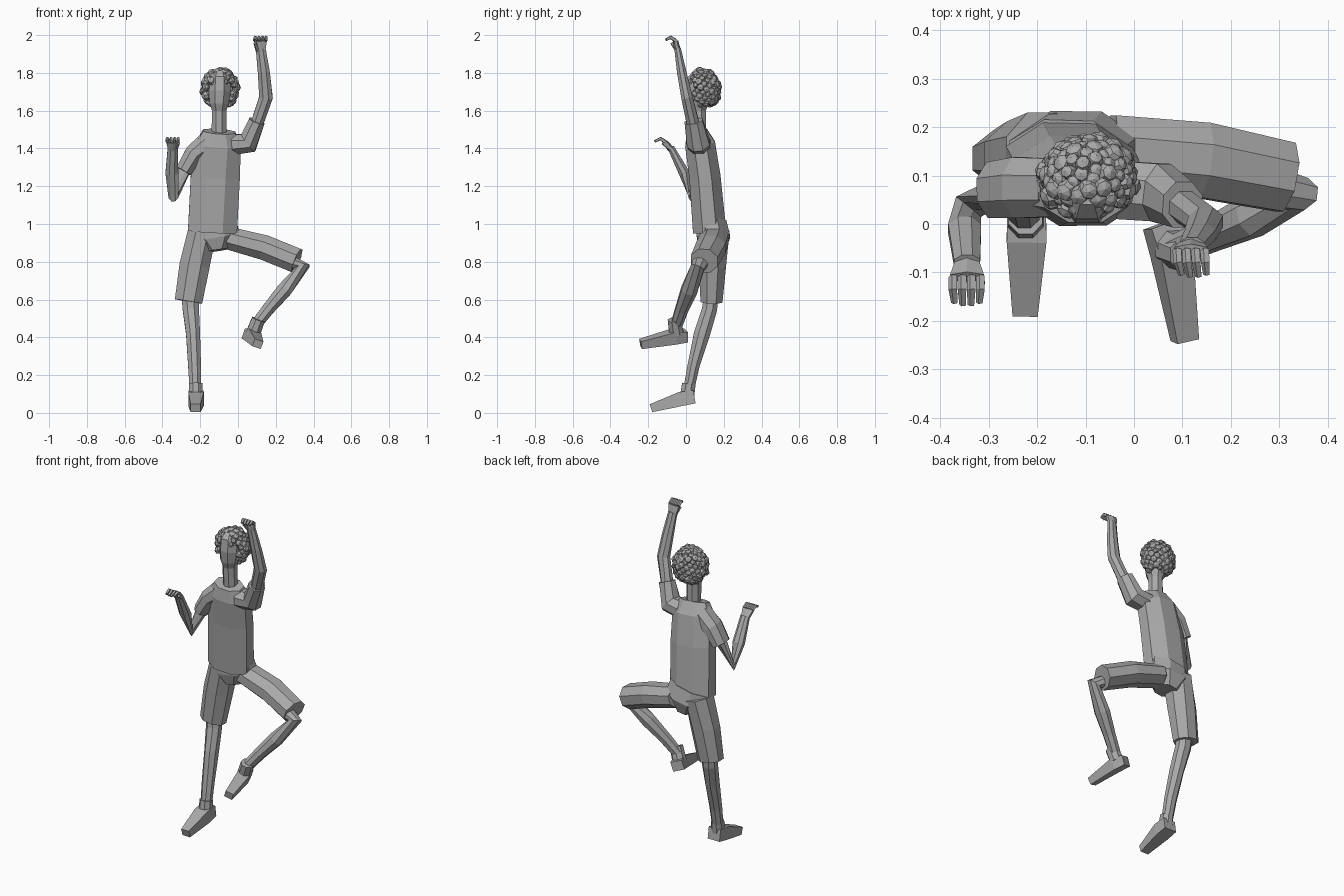
import bpy, bmesh, math, random
from mathutils import Vector, Matrix

random.seed(4)
cube = bpy.data.objects.get("Cube")
if cube:
    bpy.data.objects.remove(cube, do_unlink=True)

grey = bpy.data.materials.new("plain_grey")
grey.use_nodes = True
COLOUR = (0.4, 0.4, 0.4, 1)
grey.diffuse_color = COLOUR
grey.node_tree.nodes["Principled BSDF"].inputs["Base Color"].default_value = COLOUR

X, Y = Vector((1, 0, 0)), Vector((0, 1, 0))


def finish(bm, name):
    bmesh.ops.recalc_face_normals(bm, faces=bm.faces)
    mesh = bpy.data.meshes.new(name)
    bm.to_mesh(mesh)
    bm.free()
    mesh.materials.append(grey)
    obj = bpy.data.objects.new(name, mesh)
    bpy.context.collection.objects.link(obj)
    return obj


def add_loft(bm, sections, side=X, sides=8):
    """Sweep a polygon through (x, y, z, half width, half depth) sections."""
    pts = [Vector(s[:3]) for s in sections]
    rings = []
    for i, (p, s) in enumerate(zip(pts, sections)):
        t = Vector()
        if i > 0:
            t += (p - pts[i - 1]).normalized()
        if i < len(pts) - 1:
            t += (pts[i + 1] - p).normalized()
        t.normalize()
        u = (side - t * side.dot(t)).normalized()
        v = t.cross(u)
        k = 1 / math.cos(math.pi / sides)
        ring = []
        for j in range(sides):
            a = 2 * math.pi * (j + 0.5) / sides
            ring.append(bm.verts.new(p + u * s[3] * k * math.cos(a) + v * s[4] * k * math.sin(a)))
        rings.append(ring)
    for a, b in zip(rings, rings[1:]):
        for j in range(sides):
            n = (j + 1) % sides
            bm.faces.new((a[j], a[n], b[n], b[j]))
    bm.faces.new(rings[0][::-1])
    bm.faces.new(rings[-1])


def loft(name, sections, side=X, sides=8):
    bm = bmesh.new()
    add_loft(bm, sections, side, sides)
    return finish(bm, name)


def hand(name, wrist, knuckle, bend, tip):
    """Flat palm, four curled fingers and a thumb; points are (x, y, z)."""
    bm = bmesh.new()
    add_loft(bm, [(*wrist, .024, .015), (*knuckle, .035, .012)], sides=6)
    for i in range(4):
        off = Vector(((i - 1.5) * .019, 0, 0))
        reach = 1 if i in (1, 2) else .85
        k, b = Vector(knuckle), Vector(bend)
        t = b + (Vector(tip) - b) * reach
        add_loft(bm, [(*(k + off), .008, .009), (*(b + off), .008, .008),
                      (*(t + off * .9), .006, .006)], sides=5)
    inner = .03 if wrist[0] < 0 else -.03
    w, b = Vector(wrist), Vector(bend)
    add_loft(bm, [(*(w + X * inner * .5), .009, .009),
                  (*(w.lerp(b, .6) + X * inner + Y * -.01), .007, .007)], sides=5)
    return finish(bm, name)


# Trunk
loft("shirt_body", [(-.135, .125, .96, .13, .088), (-.12, .1, 1.25, .13, .083),
                    (-.105, .075, 1.42, .12, .08), (-.1, .057, 1.49, .085, .055)])
loft("shorts_hips", [(-.135, .135, 1.0, .125, .08), (-.12, .145, .93, .13, .088),
                     (-.11, .14, .86, .06, .065)])

# Head and neck
loft("head", [(-.1, .07, 1.46, .04, .038), (-.1, .065, 1.6, .038, .04),
              (-.1, .065, 1.635, .05, .055), (-.097, .07, 1.7, .058, .068),
              (-.097, .08, 1.77, .055, .07), (-.097, .085, 1.805, .035, .045)])

# Curly hair: small faceted balls spread over the scalp, leaving the face open
bm = bmesh.new()
count = 150
for i in range(count):
    z = 1 - 2 * (i + .5) / count
    a = i * math.pi * (3 - math.sqrt(5))
    r = math.sqrt(1 - z * z)
    d = Vector((r * math.cos(a), r * math.sin(a), z))
    face_side = d.y < -.3 and abs(d.x) < .75 and d.z < .35
    if face_side or z < -.85:
        continue
    grow = random.uniform(.92, 1.04)
    pos = Vector((-.095, .092, 1.715)) + Vector((d.x * .087, d.y * .077, d.z * .095)) * grow
    turn = Matrix.Rotation(random.uniform(0, 3), 4, d)
    bmesh.ops.create_uvsphere(bm, u_segments=7, v_segments=4, radius=random.uniform(.016, .026),
                              matrix=Matrix.Translation(pos) @ turn @ d.to_track_quat("Z", "Y").to_matrix().to_4x4())
finish(bm, "curly_hair")

# Left arm, raised
loft("left_sleeve", [(-.03, .07, 1.42, .06, .055), (.055, .065, 1.43, .06, .057),
                     (.1, .04, 1.545, .048, .043)], Y)
loft("left_arm", [(.09, .045, 1.5, .034, .033), (.148, .005, 1.67, .03, .036),
                  (.137, -.022, 1.8, .025, .032), (.12, -.045, 1.93, .017, .026)], Y)
hand("left_hand", (.12, -.044, 1.915), (.118, -.055, 1.97), (.12, -.08, 1.988), (.125, -.108, 1.975))

# Right arm, bent at the elbow
loft("right_sleeve", [(-.16, .075, 1.43, .06, .06), (-.235, .075, 1.37, .063, .05),
                      (-.288, .07, 1.28, .058, .043)], Y)
loft("right_arm", [(-.275, .07, 1.31, .034, .034), (-.342, .035, 1.15, .033, .03),
                   (-.35, -.01, 1.27, .034, .028), (-.345, -.08, 1.405, .027, .018)])
hand("right_hand", (-.345, -.08, 1.395), (-.345, -.11, 1.435), (-.345, -.135, 1.452), (-.345, -.167, 1.437))

# Right leg, standing
loft("right_shorts_leg", [(-.19, .145, .96, .075, .085), (-.23, .14, .78, .08, .072),
                          (-.262, .135, .59, .073, .058)])
loft("right_shin", [(-.255, .135, .64, .045, .038), (-.25, .125, .55, .043, .04),
                    (-.238, .085, .42, .037, .043), (-.23, .04, .25, .034, .032),
                    (-.225, .01, .1, .03, .028)])
loft("right_shoe_collar", [(-.224, .015, .155, .035, .036), (-.224, .005, .08, .038, .038)])
loft("right_shoe", [(-.222, .045, .085, .04, .035), (-.222, -.03, .073, .041, .038),
                    (-.225, -.185, .025, .026, .022)], sides=4)

# Left leg, lifted out to the side
loft("left_shorts_leg", [(-.05, .15, .925, .075, .06), (.14, .132, .875, .078, .066),
                         (.312, .097, .805, .072, .066)], Y)
loft("left_shin", [(.25, .085, .81, .045, .04), (.34, .062, .77, .036, .04),
                   (.245, .017, .65, .043, .04), (.16, -.022, .55, .034, .033),
                   (.09, -.052, .46, .03, .03)], Y)
loft("left_shoe_collar", [(.108, -.062, .495, .035, .035), (.08, -.05, .42, .038, .038)])
loft("left_shoe", [(.058, .0, .41, .034, .028), (.078, -.06, .405, .036, .034),
                   (.105, -.24, .365, .024, .021)], Vector((1, .2, -.35)), sides=4)
